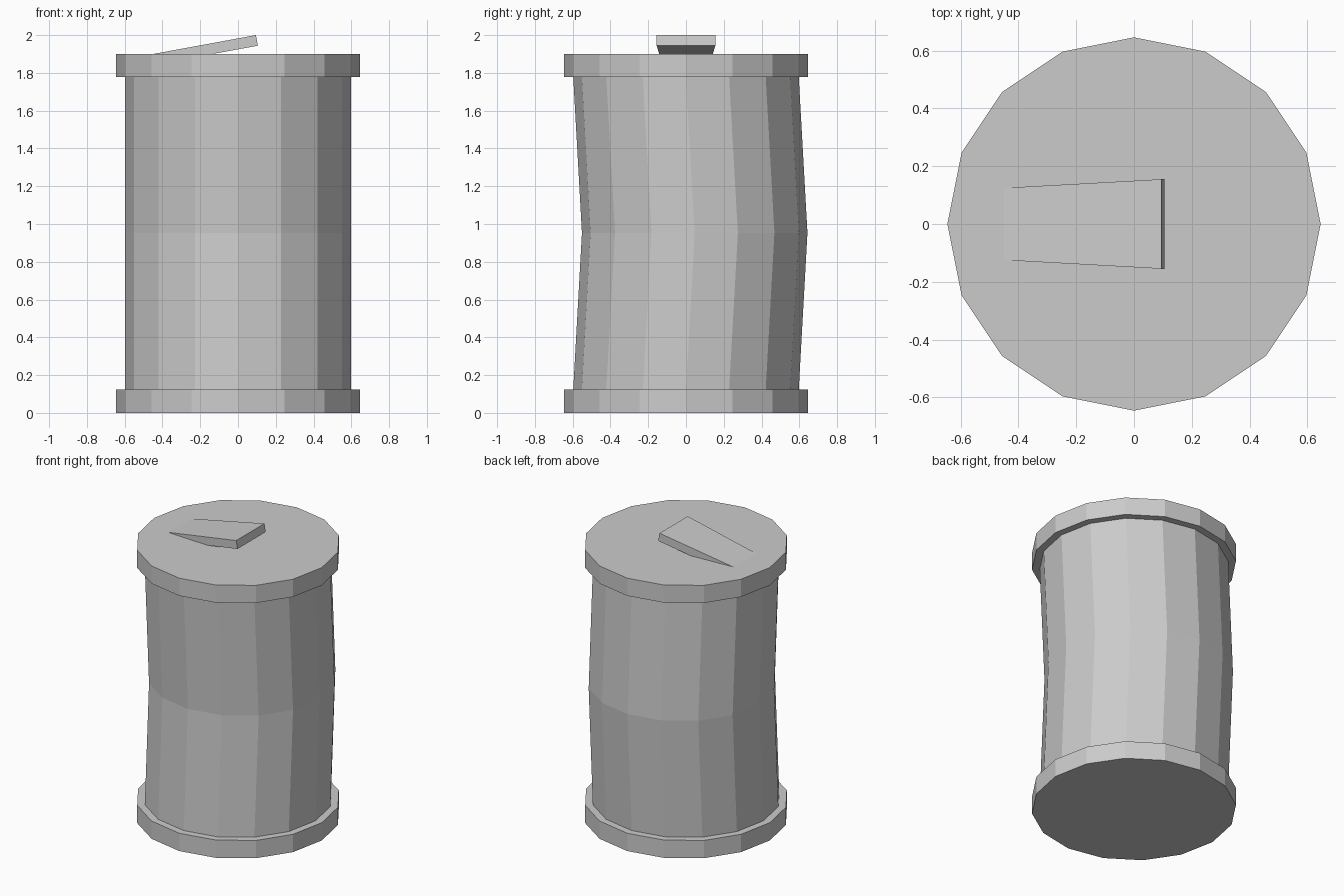
import bpy, bmesh, math

if "Cube" in bpy.data.objects:
    bpy.data.objects.remove(bpy.data.objects["Cube"])

SIDES = 16


def make_object(name, bm):
    bmesh.ops.recalc_face_normals(bm, faces=bm.faces)
    mesh = bpy.data.meshes.new(name)
    bm.to_mesh(mesh)
    bm.free()
    obj = bpy.data.objects.new(name, mesh)
    bpy.context.collection.objects.link(obj)
    return obj


def loft(name, rings):
    """Closed low-poly tube through (radius, z, y offset) rings."""
    bm = bmesh.new()
    loops = []
    for r, z, dy in rings:
        loops.append([bm.verts.new((r * math.cos(math.tau * i / SIDES),
                                    r * math.sin(math.tau * i / SIDES) + dy, z))
                      for i in range(SIDES)])
    for a, b in zip(loops, loops[1:]):
        for i in range(SIDES):
            j = (i + 1) % SIDES
            bm.faces.new((a[i], a[j], b[j], b[i]))
    bm.faces.new(loops[0])
    bm.faces.new(loops[-1])
    return make_object(name, bm)


# Can: rims at both ends, body dented backwards at mid height
RIM, BODY = 0.646, 0.597
loft("can_body", [
    (RIM, 0.0, 0), (RIM, 0.124, 0), (BODY, 0.124, 0),
    (BODY, 0.953, 0.046),
    (BODY, 1.777, 0), (RIM, 1.777, 0), (RIM, 1.9, 0),
])

# Pull tab: tapered slab tilted up out of the lid
bm = bmesh.new()
profile = [(-0.45, 1.9, 0.125), (0.095, 2.0, 0.155),
           (0.105, 1.944, 0.155), (-0.44, 1.844, 0.125)]
sides = [[bm.verts.new((x, s * w, z)) for x, z, w in profile] for s in (-1, 1)]
for side in sides:
    bm.faces.new(side)
for i in range(4):
    j = (i + 1) % 4
    bm.faces.new((sides[0][i], sides[0][j], sides[1][j], sides[1][i]))
make_object("pull_tab", bm)
